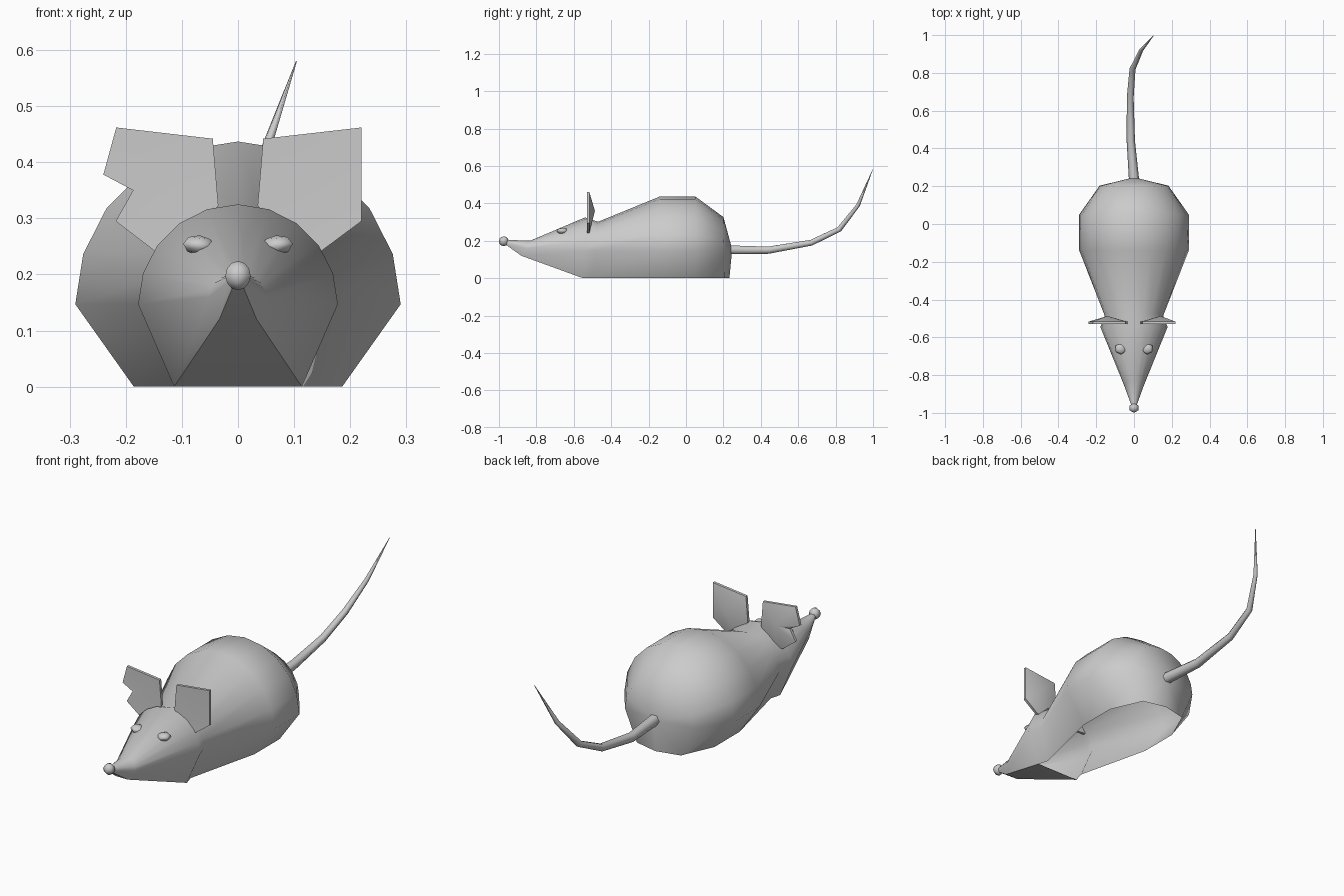
import bpy, bmesh, math

if "Cube" in bpy.data.objects:
    bpy.data.objects.remove(bpy.data.objects["Cube"])


def finish(name, bm, angle=50):
    bmesh.ops.remove_doubles(bm, verts=bm.verts, dist=0.0005)
    bmesh.ops.recalc_face_normals(bm, faces=bm.faces)
    me = bpy.data.meshes.new(name)
    bm.to_mesh(me)
    bm.free()
    ob = bpy.data.objects.new(name, me)
    bpy.context.collection.objects.link(ob)
    bpy.ops.object.select_all(action='DESELECT')
    ob.select_set(True)
    bpy.context.view_layer.objects.active = ob
    bpy.ops.object.shade_smooth_by_angle(angle=math.radians(angle))
    return ob


def section(y_top, y_bot, zc, rx, rz, z_bot):
    """Half-round arch with two lower corners, leaning from y_top to y_bot."""
    pts = [(rx * math.cos(math.radians(a)), zc + rz * math.sin(math.radians(a)))
           for a in range(0, 181, 18)]
    pts = [(0.64 * rx, z_bot)] + pts + [(-0.64 * rx, z_bot)]
    top = zc + rz
    return [(x, y_bot + (y_top - y_bot) * (z - z_bot) / (top - z_bot), z) for x, z in pts]


# Body shell: pointed head, pinched neck, round back, open underneath
sections = [
    section(-0.955, -0.96, 0.19, 0.015, 0.014, 0.177),
    section(-0.83, -0.88, 0.16, 0.052, 0.042, 0.12),
    section(-0.54, -0.55, 0.147, 0.178, 0.178, 0),
    section(-0.47, -0.50, 0.147, 0.155, 0.155, 0),
    section(-0.14, -0.14, 0.147, 0.29, 0.29, 0),
    section(0.05, 0.05, 0.147, 0.29, 0.29, 0),
    section(0.20, 0.205, 0.147, 0.182, 0.18, 0),
]
bm = bmesh.new()
rings = [[bm.verts.new(p) for p in s] for s in sections]
for k, (a, b) in enumerate(zip(rings, rings[1:])):
    n = len(a)
    for i in range(n if k < 2 else n - 1):     # only the head has an underside
        j = (i + 1) % n
        bm.faces.new((a[i], a[j], b[j], b[i]))
bm.faces.new(rings[0])
# Rump fan
pole = bm.verts.new((0, 0.247, 0.155))
foot = bm.verts.new((0, 0.232, 0))
last = rings[-1]
for i in range(len(last) - 1):
    bm.faces.new((last[i], last[i + 1], pole))
bm.faces.new((last[0], pole, foot))
bm.faces.new((last[-1], foot, pole))
finish("body", bm, 60)


def ball(name, loc, radii, segs, rings, tilt=0):
    bm = bmesh.new()
    bmesh.ops.create_uvsphere(bm, u_segments=segs, v_segments=rings, radius=1)
    ob = finish(name, bm, 70)
    ob.location, ob.scale, ob.rotation_euler = loc, radii, (0, tilt, 0)
    return ob


# Nose tip and eyes
ball("nose", (0, -0.974, 0.198), (0.026, 0.026, 0.026), 6, 6)
for side, s in (("right", 1), ("left", -1)):
    ball("eye_" + side, (0.07 * s, -0.66, 0.252), (0.032, 0.031, 0.018), 6, 4, -0.1 * s)


def ear(name, outline, centre):
    """Thin plate with a bulging back."""
    bm = bmesh.new()
    front = [bm.verts.new((x, -0.53, z)) for x, z in outline]
    back = [bm.verts.new((x, -0.517, z)) for x, z in outline]
    cf = bm.verts.new((centre[0], -0.527, centre[1]))
    cb = bm.verts.new((centre[0], -0.487, centre[1]))
    n = len(outline)
    for i in range(n):
        j = (i + 1) % n
        bm.faces.new((front[i], front[j], cf))
        bm.faces.new((back[j], back[i], cb))
        bm.faces.new((front[i], back[i], back[j], front[j]))
    finish(name, bm, 45)


# Ears, one of them nibbled at the edge
root = [(0.15, 0.243), (0.09, 0.238), (0.035, 0.323), (0.045, 0.442)]
ear("ear_right", root + [(0.22, 0.462), (0.22, 0.295)], (0.14, 0.36))
ear("ear_left", [(-x, z) for x, z in root] +
    [(-0.217, 0.462), (-0.24, 0.378), (-0.187, 0.35), (-0.218, 0.295)], (-0.14, 0.36))

# Tapering tail
path = [(0, 0.235, 0.152, 0.027), (-0.017, 0.44, 0.15, 0.022), (-0.02, 0.67, 0.19, 0.018),
        (-0.008, 0.82, 0.262, 0.016), (0.038, 0.92, 0.39, 0.011), (0.104, 0.998, 0.58, 0.001)]
cu = bpy.data.curves.new("tail", 'CURVE')
cu.dimensions = '3D'
cu.bevel_depth = 1
cu.bevel_resolution = 1
cu.use_fill_caps = True
sp = cu.splines.new('POLY')
sp.points.add(len(path) - 1)
for p, (x, y, z, r) in zip(sp.points, path):
    p.co = (x, y, z, 1)
    p.radius = r
bpy.context.collection.objects.link(bpy.data.objects.new("tail", cu))
